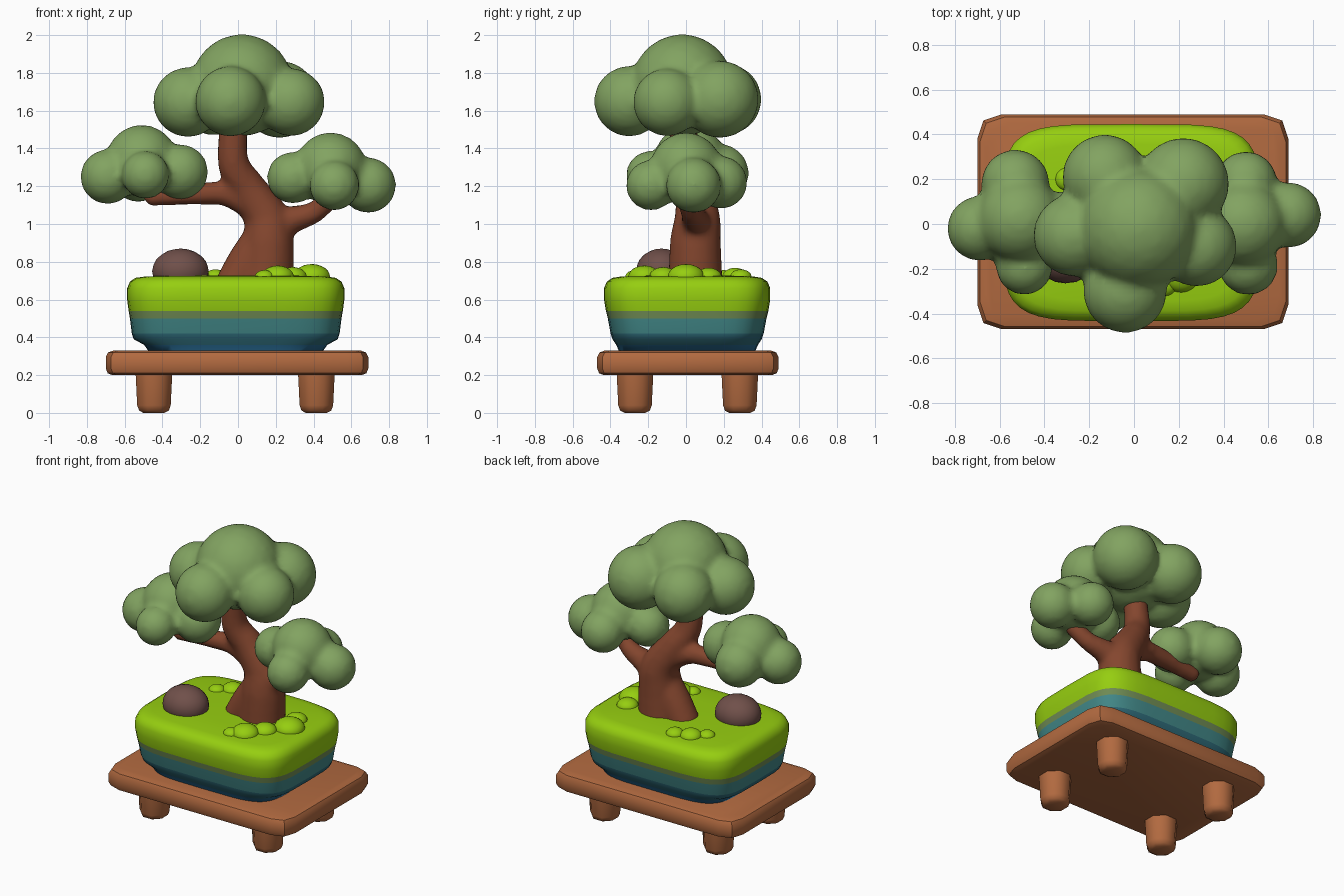
import bpy, bmesh, math
from mathutils import Vector, Matrix

cube = bpy.data.objects.get("Cube")
if cube:
    bpy.data.objects.remove(cube, do_unlink=True)


def material(name, *rgb):
    """Flat material from 0-255 display values."""
    lin = [((c / 255 + 0.055) / 1.055) ** 2.4 for c in rgb]
    m = bpy.data.materials.new(name)
    m.use_nodes = True
    m.diffuse_color = (*lin, 1)
    bsdf = m.node_tree.nodes["Principled BSDF"]
    bsdf.inputs["Base Color"].default_value = (*lin, 1)
    bsdf.inputs["Roughness"].default_value = 0.8
    return m


LEAF = material("leaf green", 130, 163, 97)
BARK = material("bark brown", 132, 70, 46)
WOOD = material("table wood", 178, 106, 64)
ROCK = material("rock brown", 112, 80, 74)
MOSS = material("moss green", 150, 206, 16)
OLIVE = material("olive rim", 112, 140, 84)
TEAL = material("pot teal", 66, 136, 136)
DEEP = material("pot deep teal", 46, 106, 120)
BLUE = material("pot base blue", 40, 106, 146)


def finish(name, bm, mats, smooth_angle=None):
    bmesh.ops.recalc_face_normals(bm, faces=bm.faces)
    me = bpy.data.meshes.new(name)
    bm.to_mesh(me)
    bm.free()
    ob = bpy.data.objects.new(name, me)
    bpy.context.collection.objects.link(ob)
    for m in mats:
        me.materials.append(m)
    if smooth_angle:
        bpy.ops.object.select_all(action='DESELECT')
        ob.select_set(True)
        bpy.context.view_layer.objects.active = ob
        bpy.ops.object.shade_smooth_by_angle(angle=math.radians(smooth_angle))
    return ob


def blob(name, balls, mat, voxel=0.022, smooth=5):
    """Melt a list of (x, y, z, radius) balls into one soft surface."""
    bm = bmesh.new()
    for x, y, z, r in balls:
        bmesh.ops.create_icosphere(bm, subdivisions=3, radius=r + 0.006,
                                   matrix=Matrix.Translation((x, y, z)))
    ob = finish(name, bm, [mat])
    rm = ob.modifiers.new("melt", 'REMESH')
    rm.mode = 'VOXEL'
    rm.voxel_size = voxel
    sm = ob.modifiers.new("soften", 'SMOOTH')
    sm.factor, sm.iterations = 0.5, smooth
    dg = bpy.context.evaluated_depsgraph_get()
    me = bpy.data.meshes.new_from_object(ob.evaluated_get(dg))
    ob.modifiers.clear()
    ob.data = me
    if not me.materials:
        me.materials.append(mat)
    for p in me.polygons:
        p.use_smooth = True
    return ob


def limb(points, steps=8):
    """Balls along a smooth path of (x, y, z, radius) points."""
    p = [Vector(q) for q in points]
    p = [2 * p[0] - p[1]] + p + [2 * p[-1] - p[-2]]
    out = []
    for a, b, c, d in zip(p, p[1:], p[2:], p[3:]):
        for i in range(steps):
            t = i / steps
            out.append(0.5 * (2 * b + (c - a) * t + (2 * a - 5 * b + 4 * c - d) * t * t
                              + (3 * b - a - 3 * c + d) * t ** 3))
    return out + [p[-2]]


def loft(bm, rings):
    """Bridge equal rings and cap both ends."""
    vs = [[bm.verts.new(co) for co in ring] for ring in rings]
    n = len(vs[0])
    for lo, hi in zip(vs, vs[1:]):
        for i in range(n):
            bm.faces.new((lo[i], lo[(i + 1) % n], hi[(i + 1) % n], hi[i]))
    bm.faces.new(vs[0][::-1])
    bm.faces.new(vs[-1])


# Table top: slab with cut corners and rounded rims
def slab_ring(z, inset):
    hx, hy, cut = 0.695 - inset, 0.48 - inset, 0.11
    quarter = [(hx, hy - cut), (hx - cut * 0.25, hy - cut * 0.25), (hx - cut, hy)]
    ring = []
    for sx, sy in ((1, 1), (-1, 1), (-1, -1), (1, -1)):
        pts = quarter if sx * sy > 0 else quarter[::-1]
        ring += [(sx * x - 0.005, sy * y + 0.01, z) for x, y in pts]
    return ring


bm = bmesh.new()
loft(bm, [slab_ring(z, i) for z, i in
          ((0.2, 0.035), (0.21, 0.01), (0.235, 0), (0.295, 0), (0.32, 0.012), (0.33, 0.04))])
finish("table_top", bm, [WOOD], 40)

# Table legs: tapered eight-sided posts with rounded feet
for side, lx in (("right", -0.445), ("left", 0.415)):
    for end, ly in (("front", -0.27), ("back", 0.285)):
        bm = bmesh.new()
        loft(bm, [[(lx + r * math.cos((k + 0.5) * math.pi / 4),
                    ly + r * math.sin((k + 0.5) * math.pi / 4), z) for k in range(8)]
                  for z, r in ((0, 0.06), (0.012, 0.085), (0.04, 0.096), (0.21, 0.105))])
        finish(f"table_leg_{end}_{side}", bm, [WOOD], 50)


# Pot: stacked rounded-rectangle rings, coloured in bands by height
def pot_ring(z, hx, hy, n=40, power=0.42):
    ring = []
    for k in range(n):
        c, s = math.cos(k * math.tau / n), math.sin(k * math.tau / n)
        ring.append((math.copysign(abs(c) ** power, c) * hx - 0.012,
                     math.copysign(abs(s) ** power, s) * hy + 0.006, z))
    return ring


profile = [(0.325, 0.46, 0.36), (0.36, 0.485, 0.375), (0.39, 0.54, 0.395),
           (0.42, 0.55, 0.405), (0.5, 0.56, 0.42), (0.54, 0.567, 0.43),
           (0.6, 0.575, 0.44), (0.66, 0.575, 0.44), (0.695, 0.56, 0.425),
           (0.715, 0.53, 0.395), (0.722, 0.48, 0.35), (0.728, 0.3, 0.2)]
bm = bmesh.new()
loft(bm, [pot_ring(*p) for p in profile])
for f in bm.faces:
    z = f.calc_center_median().z
    f.material_index = sum(z > limit for limit in (0.36, 0.42, 0.5, 0.54))
finish("pot_with_moss_bed", bm, [BLUE, DEEP, TEAL, OLIVE, MOSS], 60)

# Moss tufts
tufts = [(0.21, -0.22, 0.075), (0.29, -0.12, 0.065), (0.39, 0.0, 0.085), (0.36, 0.12, 0.06),
         (0.14, -0.27, 0.045), (-0.22, 0.26, 0.06), (-0.12, 0.29, 0.05), (-0.3, 0.2, 0.045)]
bm = bmesh.new()
for x, y, r in tufts:
    bmesh.ops.create_icosphere(bm, subdivisions=3, radius=r, matrix=Matrix.Translation(
        (x, y, 0.72)) @ Matrix.Diagonal((1.15, 1.15, 0.8, 1)))
finish("moss_tufts", bm, [MOSS], 60)

# Rock
bm = bmesh.new()
bmesh.ops.create_icosphere(bm, subdivisions=3, radius=0.15, matrix=Matrix.Translation(
    (-0.305, -0.13, 0.75)) @ Matrix.Diagonal((1, 0.9, 0.8, 1)))
finish("rock", bm, [ROCK], 60)

# Trunk, root flare and two side branches
trunk = limb([(0.15, 0.05, 0.68, 0.14), (0.16, 0.05, 0.9, 0.13), (0.15, 0.06, 1.03, 0.115),
              (0.05, 0.04, 1.19, 0.092), (-0.025, 0.0, 1.33, 0.077), (-0.02, -0.02, 1.58, 0.068)])
root = limb([(-0.01, 0.05, 0.69, 0.1), (0.05, 0.05, 0.8, 0.1), (0.13, 0.05, 0.92, 0.1)])
right_branch = limb([(0.1, 0.05, 1.09, 0.08), (-0.05, 0.04, 1.155, 0.06),
                     (-0.2, 0.03, 1.16, 0.053), (-0.45, 0.02, 1.145, 0.045)])
left_branch = limb([(0.17, 0.05, 0.97, 0.09), (0.28, 0.05, 1.02, 0.068),
                    (0.4, 0.03, 1.06, 0.052), (0.49, 0.0, 1.14, 0.05)])
blob("trunk_and_branches", trunk + root + right_branch + left_branch, BARK, 0.02, 4)

# Foliage clouds
blob("top_foliage", [(0.02, -0.02, 1.735, 0.265), (-0.265, -0.05, 1.645, 0.18),
                     (-0.04, -0.3, 1.65, 0.182), (0.28, -0.1, 1.645, 0.175),
                     (0.22, 0.18, 1.66, 0.2), (-0.13, 0.21, 1.66, 0.185)], LEAF)
blob("right_foliage", [(-0.51, 0.02, 1.335, 0.185), (-0.69, -0.02, 1.25, 0.14),
                       (-0.53, 0.18, 1.27, 0.148), (-0.49, -0.19, 1.26, 0.122),
                       (-0.305, 0.0, 1.275, 0.142)], LEAF)
blob("left_foliage", [(0.49, 0.0, 1.295, 0.185), (0.29, 0.0, 1.245, 0.132),
                      (0.51, -0.185, 1.205, 0.128), (0.69, 0.04, 1.205, 0.142),
                      (0.5, 0.185, 1.22, 0.135)], LEAF)
